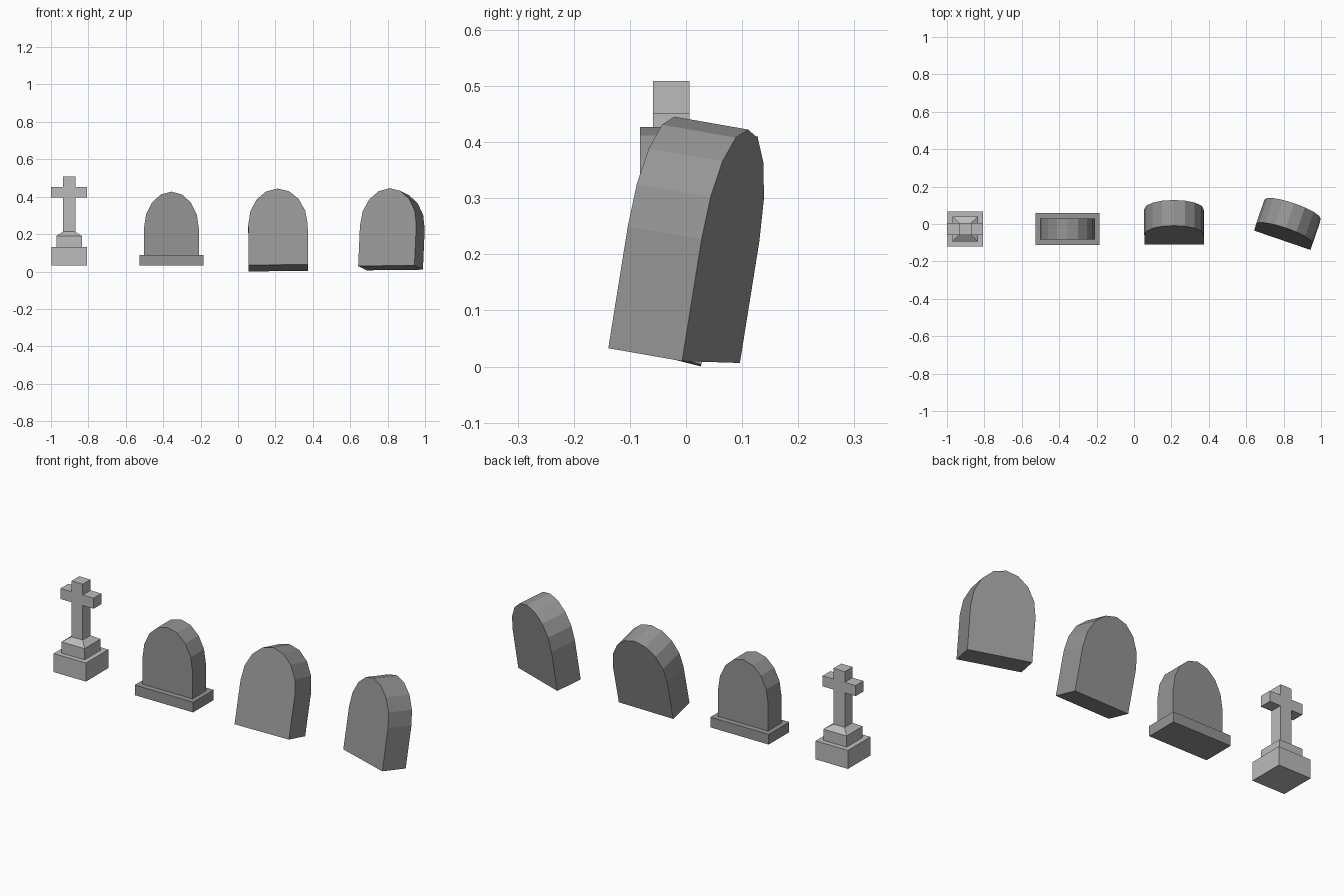
import bpy, bmesh
from math import cos, sin, pi, radians
from mathutils import Matrix

if "Cube" in bpy.data.objects:
    bpy.data.objects.remove(bpy.data.objects["Cube"])

ROW_Y = -0.026   # depth centre of the upright stones


def grey(name, v):
    mat = bpy.data.materials.new(name)
    mat.diffuse_color = (v, v, v, 1)
    mat.use_nodes = True
    mat.node_tree.nodes["Principled BSDF"].inputs["Base Color"].default_value = mat.diffuse_color
    return mat


LIGHT = grey("light_stone", 0.5)
DARK = grey("dark_stone", 0.3)


def finish(name, bm, mat, matrix=None):
    bmesh.ops.recalc_face_normals(bm, faces=bm.faces)
    mesh = bpy.data.meshes.new(name)
    bm.to_mesh(mesh)
    bm.free()
    mesh.materials.append(mat)
    ob = bpy.data.objects.new(name, mesh)
    bpy.context.collection.objects.link(ob)
    if matrix:
        ob.matrix_world = matrix
    return ob


def slab(name, outline, y0, y1, mat, matrix=None):
    """Extrude an x/z outline from y0 to y1."""
    bm = bmesh.new()
    face = bm.faces.new([bm.verts.new((x, y0, z)) for x, z in outline])
    ext = bmesh.ops.extrude_face_region(bm, geom=[face])["geom"]
    verts = [v for v in ext if isinstance(v, bmesh.types.BMVert)]
    bmesh.ops.translate(bm, verts=verts, vec=(0, y1 - y0, 0))
    return finish(name, bm, mat, matrix)


def stepped(name, cx, cy, rings, mat):
    """Rectangular plinth from stacked (half_x, half_y, z) rings."""
    bm = bmesh.new()
    loops = [[bm.verts.new((cx + sx * hx, cy + sy * hy, z))
              for sx, sy in ((-1, -1), (1, -1), (1, 1), (-1, 1))]
             for hx, hy, z in rings]
    for a, b in zip(loops, loops[1:]):
        for i in range(4):
            j = (i + 1) % 4
            bm.faces.new((a[i], a[j], b[j], b[i]))
    bm.faces.new(loops[0])
    bm.faces.new(loops[-1])
    return finish(name, bm, mat)


def arch(half, z0, spring, rise, n=8):
    """Headstone outline: straight sides with an eight-sided arch."""
    pts = [(-half, z0), (half, z0)]
    return pts + [(half * cos(pi * i / n), spring + rise * sin(pi * i / n))
                  for i in range(n + 1)]


# Cross monument
CX = -0.903
stepped("cross_plinth", CX, ROW_Y, [
    (0.095, 0.094, 0.033), (0.095, 0.094, 0.131), (0.068, 0.067, 0.131),
    (0.068, 0.067, 0.19), (0.033, 0.033, 0.213)], LIGHT)
side = [(0.033, 0.208), (0.033, 0.396), (0.097, 0.396),
        (0.097, 0.452), (0.033, 0.452), (0.033, 0.509)]
cross = [(CX + x, z) for x, z in side] + [(CX - x, z) for x, z in reversed(side)]
slab("cross", cross, ROW_Y - 0.0325, ROW_Y + 0.0325, LIGHT)

# Upright headstone on a plinth
SX = -0.356
stepped("headstone_plinth", SX, ROW_Y,
        [(0.171, 0.086, 0.033), (0.171, 0.086, 0.087)], DARK)
slab("headstone", arch(0.147, 0.082, 0.228, 0.199), ROW_Y - 0.056, ROW_Y + 0.056,
     DARK, Matrix.Translation((SX, 0, 0)))

# Leaning headstones: bottom front centre, yaw, lean back, roll
for name, pos, yaw, lean, roll in (
        ("leaning_headstone", (0.216, -0.11, 0.036), 0, 14, 0.6),
        ("turned_headstone", (0.793, -0.087, 0.031), -19, 9.4, 0.6)):
    m = (Matrix.Translation(pos) @ Matrix.Rotation(radians(yaw), 4, 'Z')
         @ Matrix.Rotation(radians(-lean), 4, 'X')
         @ Matrix.Rotation(radians(-roll), 4, 'Y'))
    slab(name, arch(0.159, 0, 0.22, 0.2), 0, 0.141, DARK, m)
